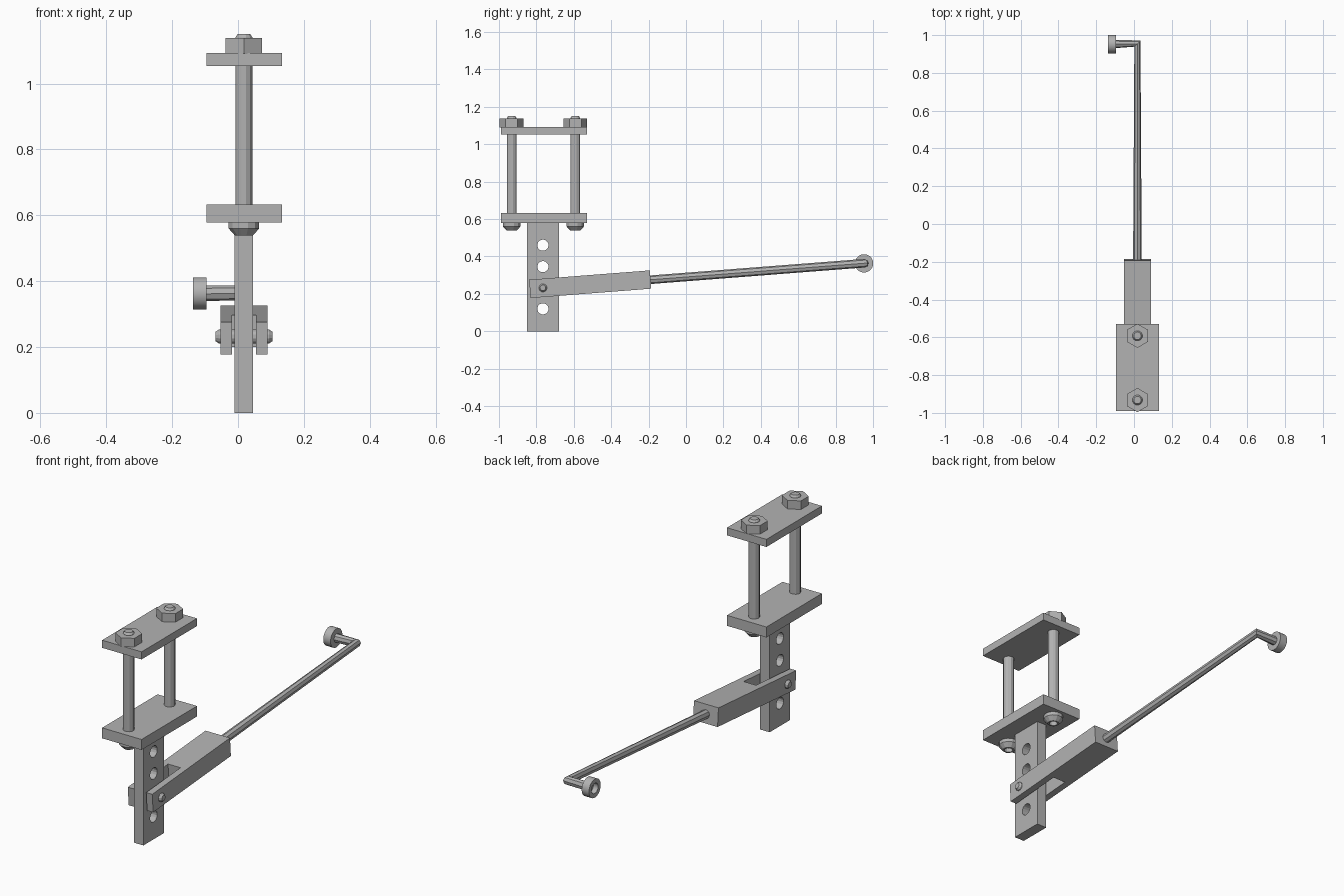
import bpy, bmesh, math
from mathutils import Matrix, Vector

cube = bpy.data.objects.get("Cube")
if cube:
    bpy.data.objects.remove(cube, do_unlink=True)

steel = bpy.data.materials.new("steel_grey")
steel.use_nodes = True
grey = (0.45, 0.45, 0.45, 1)
steel.diffuse_color = grey
steel.node_tree.nodes["Principled BSDF"].inputs["Base Color"].default_value = grey

CX = 0.018               # centre plane of the bar, arm and bolts
PIN = (CX, -0.765, 0.232)
TILT = math.atan2(0.05, 0.645)


def finish(name, bm, matrix=None):
    bmesh.ops.recalc_face_normals(bm, faces=bm.faces)
    mesh = bpy.data.meshes.new(name)
    bm.to_mesh(mesh)
    bm.free()
    mesh.materials.append(steel)
    obj = bpy.data.objects.new(name, mesh)
    if matrix:
        obj.matrix_world = matrix
    bpy.context.collection.objects.link(obj)
    return obj


def prism(name, outline, z0, z1, matrix=None):
    """Extrude an x/y outline between two heights."""
    bm = bmesh.new()
    face = bm.faces.new([bm.verts.new((x, y, z0)) for x, y in outline])
    top = bmesh.ops.extrude_face_region(bm, geom=[face])["geom"]
    bmesh.ops.translate(bm, vec=(0, 0, z1 - z0),
                        verts=[v for v in top if isinstance(v, bmesh.types.BMVert)])
    return finish(name, bm, matrix)


def box(name, x0, x1, y0, y1, z0, z1):
    return prism(name, [(x0, y0), (x1, y0), (x1, y1), (x0, y1)], z0, z1)


def lathe(name, profile, sides, matrix):
    """Turn a (radius, height) profile about z and cap both ends."""
    bm = bmesh.new()
    rings = []
    for r, z in profile:
        angles = [2 * math.pi * (i + 0.5) / sides for i in range(sides)]
        rings.append([bm.verts.new((r * math.cos(a), r * math.sin(a), z)) for a in angles])
    for low, high in zip(rings, rings[1:]):
        for i in range(sides):
            j = (i + 1) % sides
            bm.faces.new((low[i], low[j], high[j], high[i]))
    bm.faces.new(rings[0])
    bm.faces.new(rings[-1])
    return finish(name, bm, matrix)


def smooth(obj):
    bpy.ops.object.select_all(action="DESELECT")
    obj.select_set(True)
    bpy.context.view_layer.objects.active = obj
    bpy.ops.object.shade_smooth_by_angle(angle=math.radians(25))


ALONG_X = Matrix.Rotation(math.pi / 2, 4, "Y")

# Upright bar with a row of adjustment holes
bar = box("upright_bar", -0.01, 0.046, -0.85, -0.68, 0, 0.59)
cutters = []
for z in (0.12, 0.232, 0.345, 0.46):
    at = Matrix.Translation((CX, PIN[1], z)) @ ALONG_X
    cutter = lathe("hole_cutter", [(0.03, -0.1), (0.03, 0.1)], 16, at)
    cutter.hide_render = True
    mod = bar.modifiers.new("hole", "BOOLEAN")
    mod.operation = "DIFFERENCE"
    mod.solver = "EXACT"
    mod.object = cutter
    cutters.append(cutter)
bpy.context.view_layer.update()
graph = bpy.context.evaluated_depsgraph_get()
drilled = bpy.data.meshes.new_from_object(bar.evaluated_get(graph))
bar.modifiers.clear()
bar.data = drilled
for cutter in cutters:
    bpy.data.objects.remove(cutter, do_unlink=True)

# Clamp plates
box("lower_plate", -0.096, 0.133, -0.99, -0.53, 0.578, 0.633)
box("upper_plate", -0.096, 0.133, -0.99, -0.53, 1.053, 1.093)

# Clamp bolts with socketed heads, and hexagonal nuts
bolt_profile = [(0.02, 0.56), (0.02, 0.538), (0.028, 0.538), (0.048, 0.56),
                (0.048, 0.58), (0.027, 0.58), (0.027, 1.14), (0.02, 1.15)]
for side, y in (("front", -0.932), ("back", -0.592)):
    at = Matrix.Translation((CX, y, 0))
    lathe(side + "_clamp_bolt", bolt_profile, 12, at)
    lathe(side + "_clamp_nut", [(0.064, 1.09), (0.064, 1.138)], 6, at)

# Forked arm block straddling the bar
fork = [(-0.071, -0.07), (-0.036, -0.07), (-0.036, 0.215), (0.036, 0.215),
        (0.036, -0.07), (0.071, -0.07), (0.071, 0.577), (-0.071, 0.577)]
prism("fork_arm", fork, -0.049, 0.049,
      Matrix.Translation(PIN) @ Matrix.Rotation(TILT, 4, "X"))

# Pivot pin with chamfered ends
pin = [(0.015, -0.086), (0.022, -0.076), (0.022, 0.076), (0.015, 0.086)]
lathe("pivot_pin", pin, 12, Matrix.Translation(PIN) @ ALONG_X)

# Long rod with an elbow at its far end
curve = bpy.data.curves.new("bent_rod", "CURVE")
curve.dimensions = "3D"
curve.bevel_depth = 0.023
curve.bevel_resolution = 2
curve.use_fill_caps = True
path = curve.splines.new("POLY")
points = [(CX, -0.21, 0.274), (CX, 0.955, 0.364), (-0.11, 0.953, 0.363)]
path.points.add(len(points) - 1)
for point, co in zip(path.points, points):
    point.co = (*co, 1)
path.use_smooth = False
curve.materials.append(steel)
rod = bpy.data.objects.new("bent_rod", curve)
bpy.context.collection.objects.link(rod)

# Round end knob with a recessed outer face
knob = [(0.027, -0.11), (0.027, -0.137), (0.049, -0.137), (0.049, -0.095), (0.02, -0.095)]
smooth(lathe("end_knob", knob, 24, Matrix.Translation((0, 0.952, 0.363)) @ ALONG_X))
